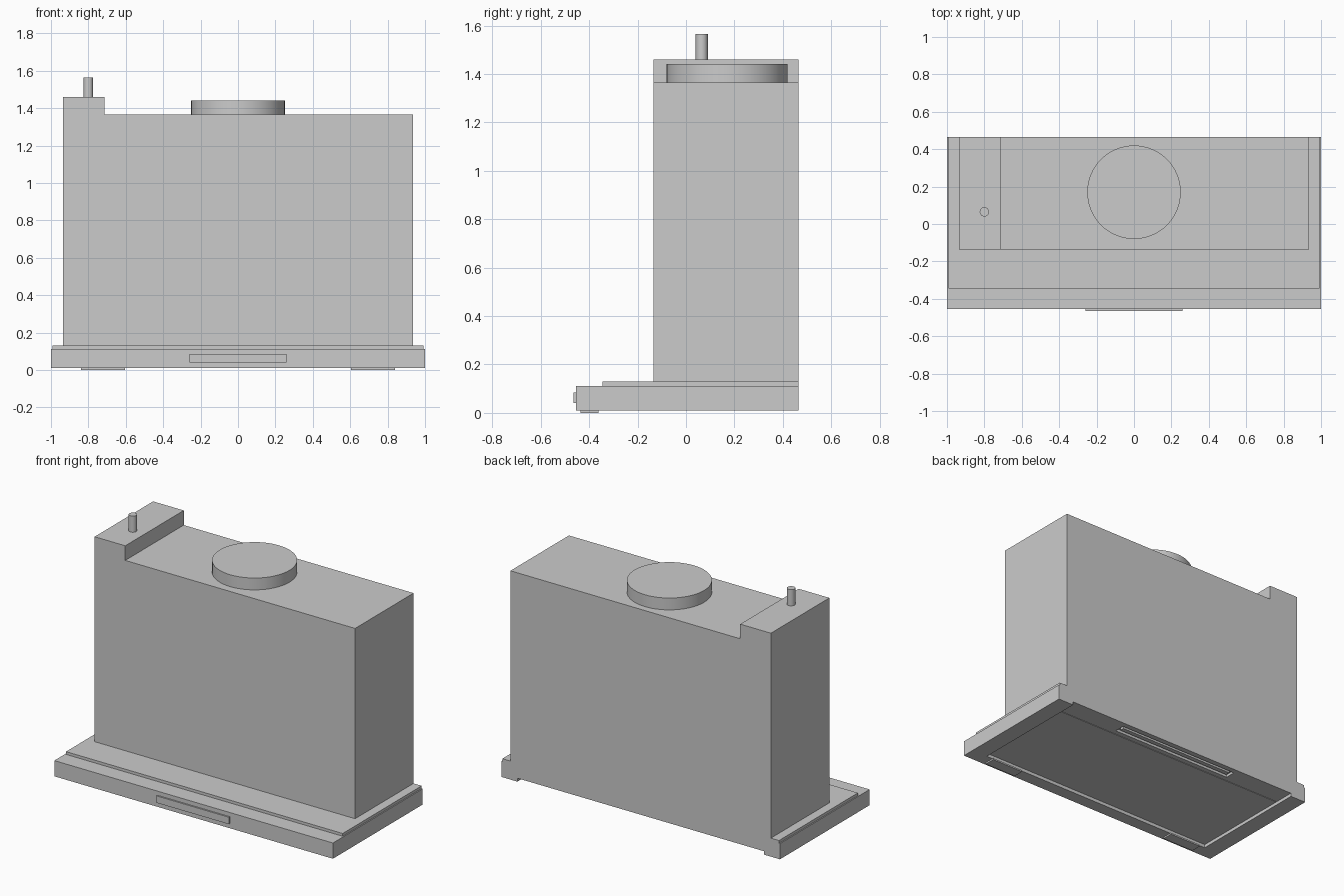
import bpy, bmesh, math

if "Cube" in bpy.data.objects:
    bpy.data.objects.remove(bpy.data.objects["Cube"])


def box(name, x0, x1, y0, y1, z0, z1):
    bm = bmesh.new()
    bmesh.ops.create_cube(bm, size=1)
    for v in bm.verts:
        v.co.x = x1 if v.co.x > 0 else x0
        v.co.y = y1 if v.co.y > 0 else y0
        v.co.z = z1 if v.co.z > 0 else z0
    return finish(name, bm)


def finish(name, bm):
    bmesh.ops.recalc_face_normals(bm, faces=bm.faces)
    me = bpy.data.meshes.new(name)
    bm.to_mesh(me)
    bm.free()
    ob = bpy.data.objects.new(name, me)
    bpy.context.collection.objects.link(ob)
    return ob


def extrude_profile(name, pts, y0, y1):
    # x/z outline pulled along y
    bm = bmesh.new()
    face = bm.faces.new([bm.verts.new((x, y0, z)) for x, z in pts])
    ext = bmesh.ops.extrude_face_region(bm, geom=[face])
    verts = [g for g in ext["geom"] if isinstance(g, bmesh.types.BMVert)]
    bmesh.ops.translate(bm, verts=verts, vec=(0, y1 - y0, 0))
    return finish(name, bm)


def cylinder(name, x, y, r, z0, z1, sides):
    bpy.ops.mesh.primitive_cylinder_add(vertices=sides, radius=r, depth=z1 - z0,
                                        location=(x, y, (z0 + z1) / 2))
    ob = bpy.context.object
    ob.name = name
    bpy.ops.object.shade_smooth_by_angle(angle=math.radians(30))
    return ob


def cut(target, cutter):
    cutter.hide_render = True
    cutter.display_type = 'WIRE'
    mod = target.modifiers.new(cutter.name, 'BOOLEAN')
    mod.operation = 'DIFFERENCE'
    mod.solver = 'EXACT'
    mod.object = cutter
    bpy.context.view_layer.objects.active = target
    bpy.ops.object.modifier_apply(modifier=mod.name)
    bpy.data.objects.remove(cutter)


# canopy base with a shallow underside recess, open at the back
base = box("canopy_base", -1, 1, -0.455, 0.465, 0.01, 0.112)
cut(base, box("recess_cutter", -0.885, 0.885, -0.37, 0.6, -0.1, 0.032))
# seam between filter panel and rear panel, then the grip slot
cut(base, box("seam_cutter", -0.885, 0.885, 0.323, 0.327, -0.1, 0.036))
cut(base, box("slot_cutter", -0.45, 0.45, 0.36, 0.43, -0.1, 0.05))
box("slot_bar", -0.43, 0.43, 0.38, 0.41, 0.034, 0.055)

# raised plate on the canopy
box("top_plate", -0.993, 0.993, -0.345, 0.465, 0.112, 0.13)

# main housing with the raised block on its left
extrude_profile("housing", [(-0.935, 0.13), (0.935, 0.13), (0.935, 1.365),
                            (-0.715, 1.365), (-0.715, 1.46), (-0.935, 1.46)],
                -0.135, 0.465)

# exhaust collar and cable outlet
cylinder("exhaust_collar", 0, 0.17, 0.25, 1.365, 1.442, 64)
cylinder("cable_outlet", -0.8, 0.065, 0.025, 1.46, 1.565, 24)

# control panel on the front edge
box("control_panel", -0.26, 0.26, -0.465, -0.455, 0.04, 0.085)

# light strips under the front rim
for side, name in ((-1, "left_light"), (1, "right_light")):
    c = side * 0.722
    box(name, c - 0.117, c + 0.117, -0.435, -0.362, 0.0, 0.01)
